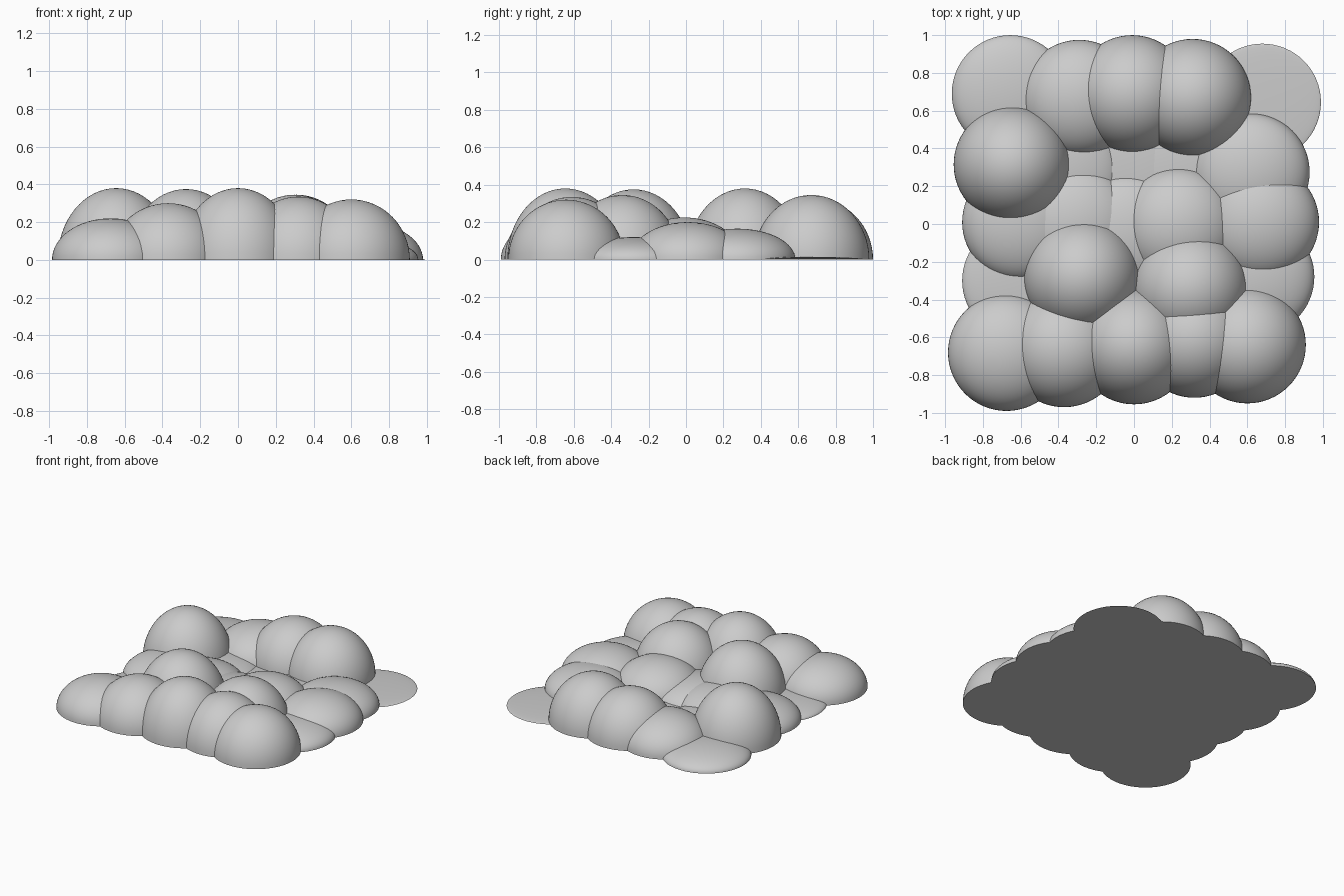
import bpy, bmesh

if "Cube" in bpy.data.objects:
    bpy.data.objects.remove(bpy.data.objects["Cube"])

RADIUS = 0.31

# Each row runs left to right: (x, y, height) of one dome
ROWS = {
    "front": [(-.675, -.68, .22), (-.37, -.66, .30), (0, -.645, .38), (.32, -.61, .335), (.60, -.64, .32)],
    "mid_front": [(-.60, -.30, .06), (-.275, -.28, .375), (.30, -.34, .345), (.645, -.28, .12)],
    "middle": [(-.60, .01, .16), (-.31, 0, .17), (-.04, -.05, .145), (.24, -.01, .225), (.67, .01, .20)],
    "mid_back": [(-.645, .315, .38), (-.39, .29, .10), (0, .30, .05), (.30, .30, .06), (.62, .275, .165)],
    "back": [(-.655, .69, .095), (-.29, .665, .22), (-.01, .69, .325), (.31, .67, .345), (.68, .645, .015)],
}


def dome(name, x, y, height):
    """Squashed half sphere with a closed flat base."""
    bm = bmesh.new()
    bmesh.ops.create_uvsphere(bm, u_segments=64, v_segments=32, radius=1)
    bmesh.ops.delete(bm, geom=[v for v in bm.verts if v.co.z < -1e-4], context='VERTS')
    for f in bm.faces:
        f.smooth = True
    rim = [e for e in bm.edges if e.is_boundary]
    bmesh.ops.holes_fill(bm, edges=rim, sides=0)
    for e in rim:
        e.smooth = False
    for v in bm.verts:
        v.co.x *= RADIUS
        v.co.y *= RADIUS
        v.co.z = max(v.co.z, 0) * height
    bmesh.ops.recalc_face_normals(bm, faces=bm.faces)
    mesh = bpy.data.meshes.new(name)
    bm.to_mesh(mesh)
    bm.free()
    obj = bpy.data.objects.new(name, mesh)
    obj.location = (x, y, 0)
    bpy.context.collection.objects.link(obj)


# Field of overlapping domes
for row, domes in ROWS.items():
    for i, (x, y, h) in enumerate(domes):
        dome(f"{row}_dome_{i + 1}", x, y, h)
